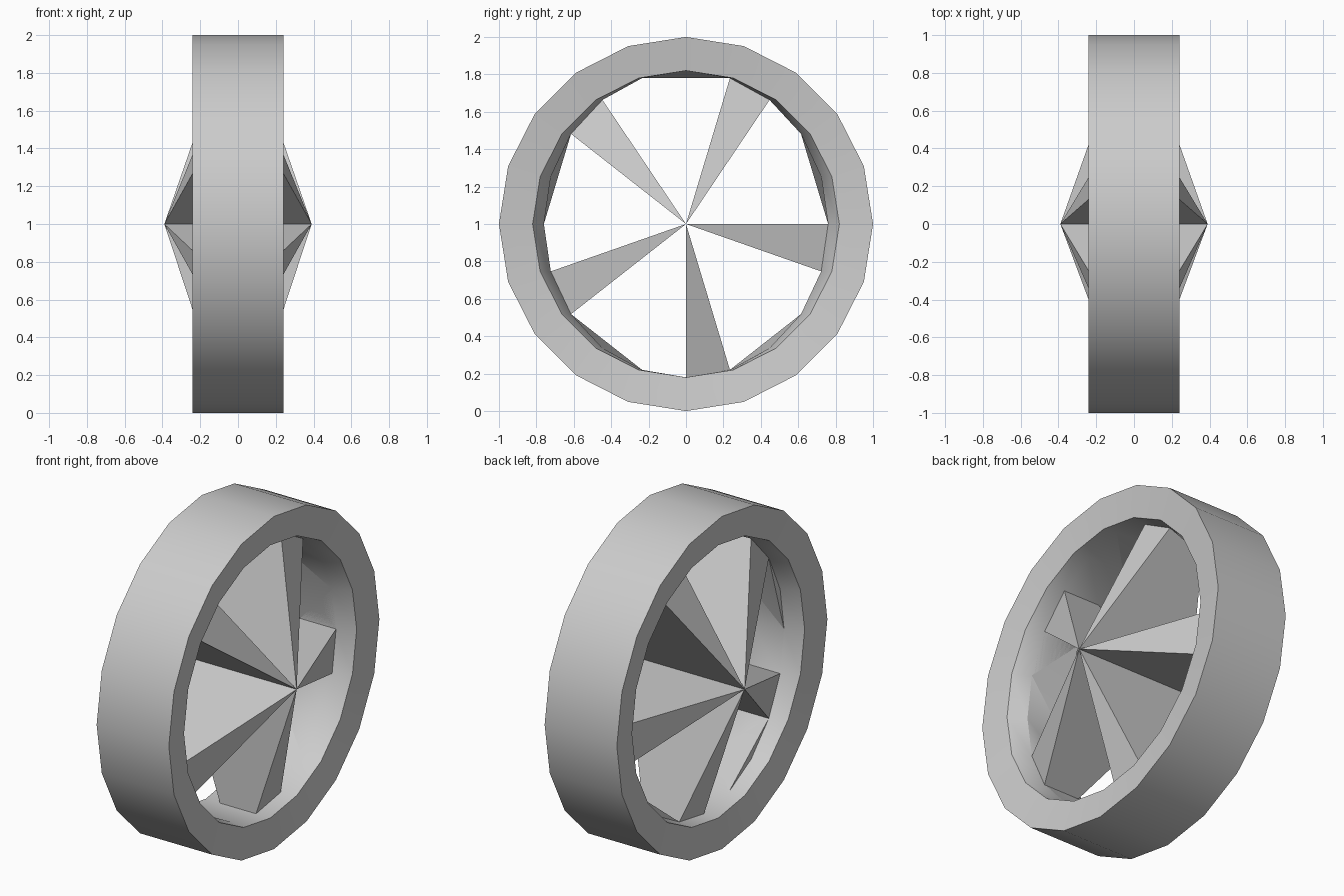
import bpy, bmesh
from math import sin, cos, pi, radians

if "Cube" in bpy.data.objects:
    bpy.data.objects.remove(bpy.data.objects["Cube"])

SIDES = 20
HALF_BASE = 0.12    # half depth of the inner wall
APEX = 0.39         # how far the hub point sticks out
RY, RZ = 0.76, 0.82  # inner wall radii

grey = bpy.data.materials.new("plain grey")
grey.use_nodes = True
grey.diffuse_color = (0.6, 0.6, 0.6, 1)
grey.node_tree.nodes["Principled BSDF"].inputs["Base Color"].default_value = (0.6, 0.6, 0.6, 1)


def point(i, x, ry, rz):
    a = 2 * pi * i / SIDES
    return (x, ry * cos(a), 1 + rz * sin(a))


def finish(bm, name):
    bmesh.ops.recalc_face_normals(bm, faces=bm.faces)
    mesh = bpy.data.meshes.new(name)
    bm.to_mesh(mesh)
    bm.free()
    mesh.materials.append(grey)
    ob = bpy.data.objects.new(name, mesh)
    bpy.context.collection.objects.link(ob)
    bpy.ops.object.select_all(action='DESELECT')
    ob.select_set(True)
    bpy.context.view_layer.objects.active = ob
    bpy.ops.object.shade_smooth_by_angle(angle=radians(30))


# Rim: a loop of cross-sections with dished sides and a tapered inner lip
section = [(-0.24, 1, 1), (0.24, 1, 1), (0.215, 0.82, 0.82), (HALF_BASE, RY, RZ),
           (-HALF_BASE, RY, RZ), (-0.215, 0.82, 0.82)]
bm = bmesh.new()
rings = [[bm.verts.new(point(i, *s)) for i in range(SIDES)] for s in section]
for k, ring in enumerate(rings):
    after = rings[(k + 1) % len(rings)]
    for i in range(SIDES):
        j = (i + 1) % SIDES
        bm.faces.new((ring[i], ring[j], after[j], after[i]))
finish(bm, "rim")

# Flat wall panels beside each spoke, closed by a thin end sliver
bm = bmesh.new()
for k in range(0, SIDES, 4):
    near = [bm.verts.new(point(k + n, HALF_BASE, RY, RZ)) for n in range(3)]
    far = [bm.verts.new(point(k + n, -HALF_BASE, RY, RZ)) for n in range(3)]
    bm.faces.new((near[0], near[1], far[0]))
    bm.faces.new((near[1], far[2], far[0]))
    bm.faces.new((near[1], near[2], far[2]))
    bm.faces.new((far[0], far[2], far[1]))
finish(bm, "wall_panels")

# Spokes: five deep wedges meeting at a point on each side
for n in range(5):
    bm = bmesh.new()
    tip, tail = bm.verts.new((APEX, 0, 1)), bm.verts.new((-APEX, 0, 1))
    a, b = [bm.verts.new(point(4 * n + d, HALF_BASE, RY, RZ)) for d in (-1, 0)]
    c, d = [bm.verts.new(point(4 * n + d, -HALF_BASE, RY, RZ)) for d in (-1, 0)]
    for f in ((tip, a, b), (tail, d, c), (tip, tail, c, a), (tip, b, d, tail)):
        bm.faces.new(f)
    finish(bm, "spoke_%d" % (n + 1))
